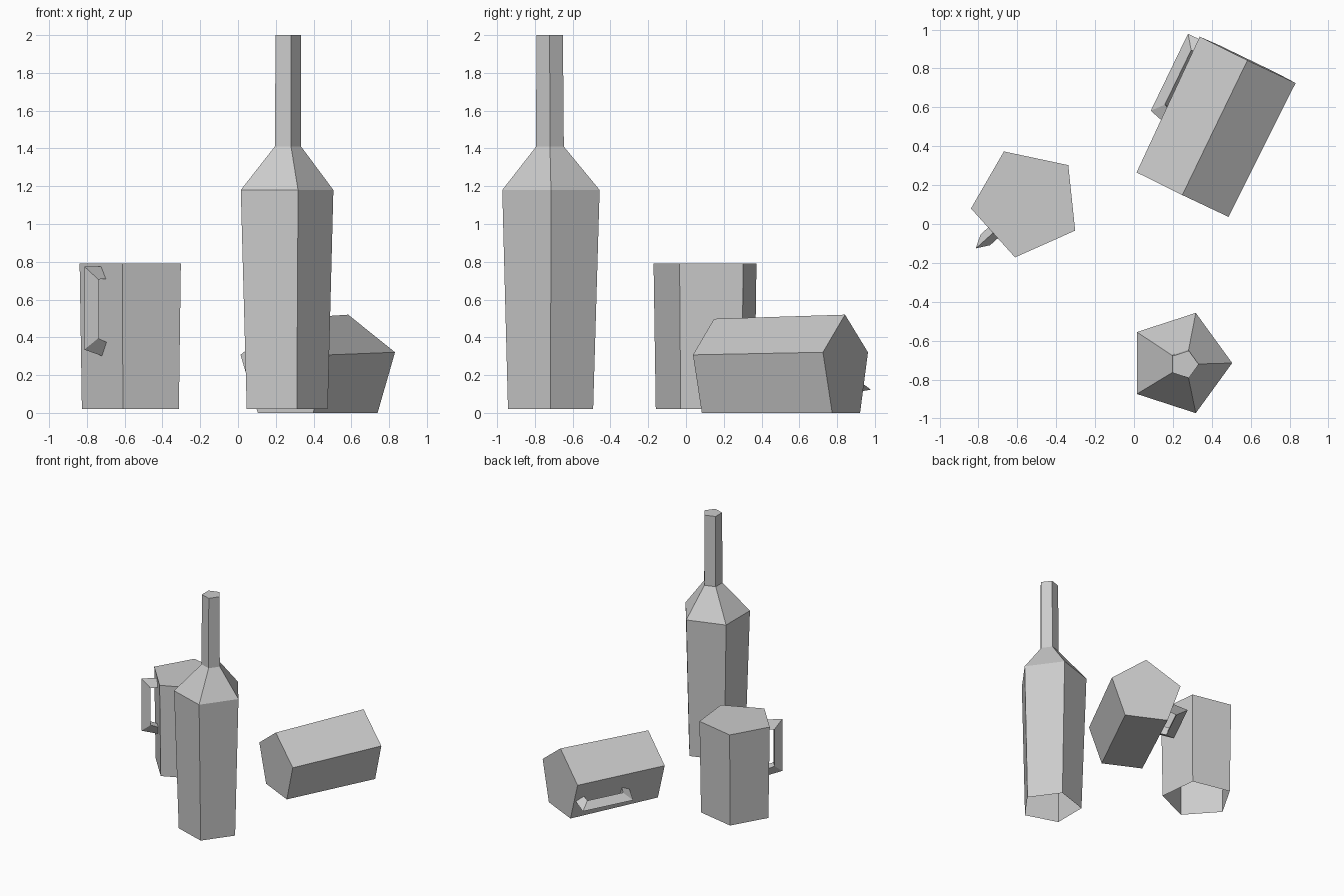
import bpy, bmesh
from math import cos, sin, radians
from mathutils import Matrix, Vector

if "Cube" in bpy.data.objects:
    bpy.data.objects.remove(bpy.data.objects["Cube"])


def ring(bm, centre, radius, start):
    """Five-sided ring of vertices, first corner at the given angle."""
    return [bm.verts.new((centre[0] + radius * cos(radians(start + 72 * k)),
                          centre[1] + radius * sin(radians(start + 72 * k)),
                          centre[2])) for k in range(5)]


def bridge(bm, rings):
    """Skin consecutive closed rings with quads."""
    for a, b in zip(rings, rings[1:]):
        n = len(a)
        for i in range(n):
            j = (i + 1) % n
            bm.faces.new((a[i], a[j], b[j], b[i]))


def finish(bm, name, matrix=Matrix()):
    mesh = bpy.data.meshes.new(name)
    bm.to_mesh(mesh)
    bm.free()
    obj = bpy.data.objects.new(name, mesh)
    obj.matrix_world = matrix
    bpy.context.collection.objects.link(obj)
    return obj


def mug(prefix, matrix, closed_base):
    # Tapered five-sided cup with a flat top
    bm = bmesh.new()
    base = ring(bm, (0, 0, 0), 0.276, 36)
    top = ring(bm, (0, 0, 0.77), 0.288, 36)
    bridge(bm, [base, top])
    bm.faces.new(top)
    if closed_base:
        bm.faces.new(base[::-1])
    finish(bm, prefix + "_cup", matrix)

    # Handle: triangular section, ridge outward, two corners inward
    # stations: ridge radius, ridge height, inner radius, inner height
    stations = [(0.22, 0.755, 0.22, 0.69), (0.352, 0.755, 0.286, 0.687),
                (0.352, 0.315, 0.286, 0.375), (0.22, 0.28, 0.22, 0.352)]
    bm = bmesh.new()
    rings = [[bm.verts.new((ro, 0, zo)),
              bm.verts.new((ri, 0.037, zi)),
              bm.verts.new((ri, -0.037, zi))] for ro, zo, ri, zi in stations]
    bridge(bm, rings)
    bmesh.ops.recalc_face_normals(bm, faces=bm.faces)
    # make sure the ridge faces point outward
    if sum(f.normal.x * (f.calc_center_median().x - 0.28) +
           f.normal.z * (f.calc_center_median().z - 0.52) for f in bm.faces
           if len(set(f.verts) & {r[0] for r in rings}) == 2) < 0:
        bmesh.ops.reverse_faces(bm, faces=bm.faces)
    finish(bm, prefix + "_handle", matrix)


# Bottle: tapered body, shoulder and slightly offset neck, open underneath
bm = bmesh.new()
profile = [((0.238, -0.717, 0.02), 0.237), ((0.234, -0.715, 1.18), 0.271),
           ((0.257, -0.72, 1.41), 0.077), ((0.259, -0.722, 2.0), 0.074)]
rings = [ring(bm, c, r, 0) for c, r in profile]
bridge(bm, rings)
bm.faces.new(rings[-1])
finish(bm, "bottle")

# Standing mug
mug("standing_mug",
    Matrix.Translation((-0.552, 0.11, 0.02)) @ Matrix.Rotation(radians(222), 4, 'Z'),
    False)

# Mug lying on its side, handle low on the left
start, end = Vector((0.25, 0.152, 0.222)), Vector((0.585, 0.845, 0.232))
axis = (end - start).normalized()
side = axis.cross(Vector((0, 0, 1))).normalized()
up = side.cross(axis)
x = side * cos(radians(198)) + up * sin(radians(198))
y = axis.cross(x)
lying = Matrix((x, y, axis)).transposed().to_4x4()
mug("lying_mug", Matrix.Translation(start) @ lying, True)
